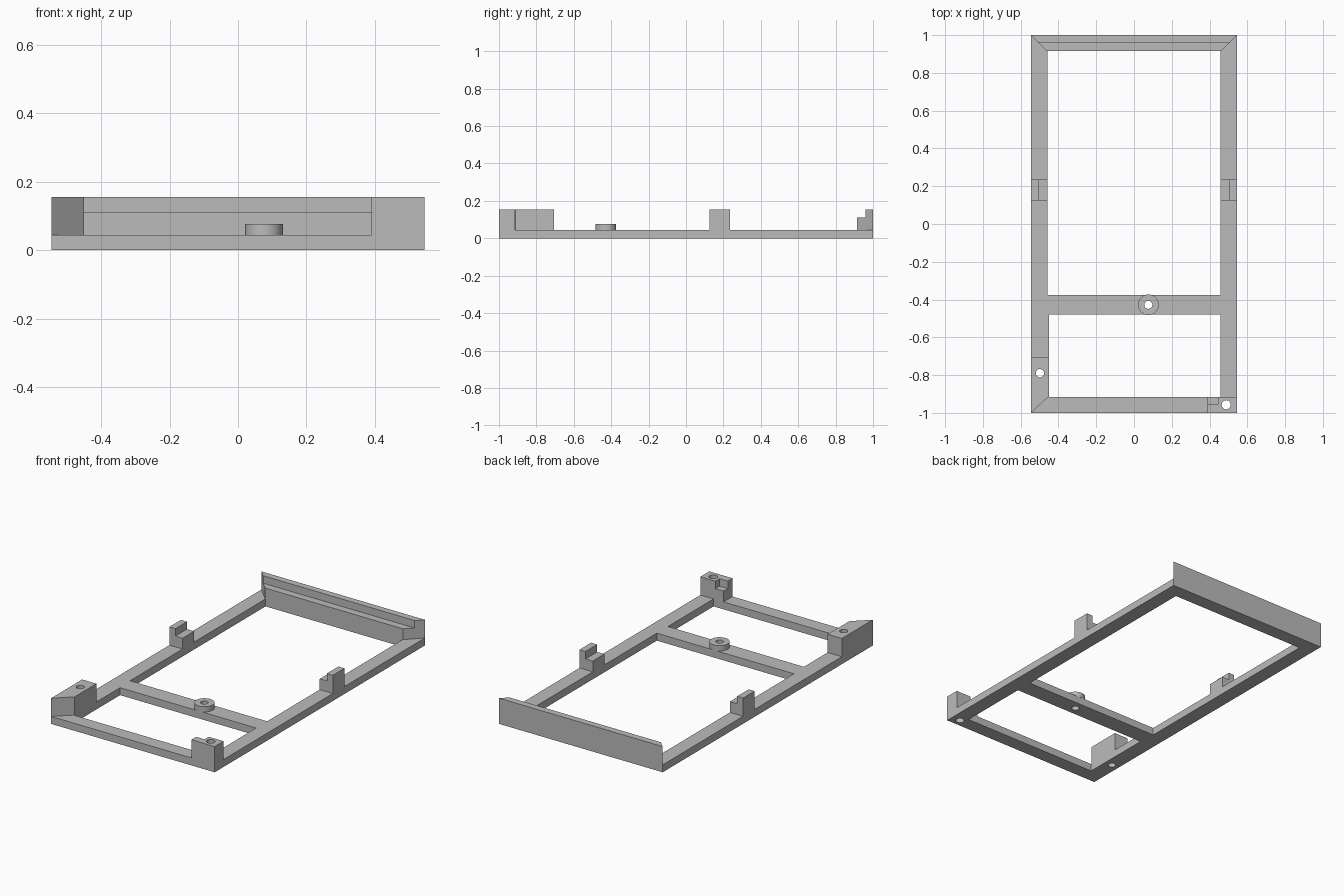
import bpy
import bmesh

if "Cube" in bpy.data.objects:
    bpy.data.objects.remove(bpy.data.objects["Cube"], do_unlink=True)

grey = bpy.data.materials.new("plain grey")
grey.use_nodes = True
colour = (0.5, 0.5, 0.5, 1)
grey.diffuse_color = colour
grey.node_tree.nodes["Principled BSDF"].inputs["Base Color"].default_value = colour

W, BASE, STEP, TOP = 0.545, 0.045, 0.11, 0.155
INNER = 0.457


def add_object(name, bm):
    bmesh.ops.recalc_face_normals(bm, faces=bm.faces)
    mesh = bpy.data.meshes.new(name)
    bm.to_mesh(mesh)
    bm.free()
    mesh.materials.append(grey)
    obj = bpy.data.objects.new(name, mesh)
    bpy.context.collection.objects.link(obj)
    return obj


def prism(name, outline, z0, z1):
    """Extrude an xy outline from z0 to z1."""
    bm = bmesh.new()
    face = bm.faces.new([bm.verts.new((x, y, z0)) for x, y in outline])
    new = bmesh.ops.extrude_face_region(bm, geom=[face])["geom"]
    for v in new:
        if isinstance(v, bmesh.types.BMVert):
            v.co.z = z1
    return add_object(name, bm)


def box(name, x0, x1, y0, y1, z0, z1):
    return prism(name, [(x0, y0), (x1, y0), (x1, y1), (x0, y1)], z0, z1)


def cylinder(name, x, y, r, z0, z1):
    bm = bmesh.new()
    bmesh.ops.create_cone(bm, cap_ends=True, segments=40, radius1=r, radius2=r, depth=z1 - z0)
    bmesh.ops.translate(bm, verts=bm.verts, vec=(x, y, (z0 + z1) / 2))
    return add_object(name, bm)


def cut(obj, *cutters):
    for c in cutters:
        c.hide_render = True
        c.hide_set(True)
        c.display_type = 'WIRE'
        mod = obj.modifiers.new("cut", 'BOOLEAN')
        mod.operation = 'DIFFERENCE'
        mod.solver = 'EXACT'
        mod.object = c


# Flat base frame with two window openings
frame = box("base_frame", -W, W, -1, 1, 0, BASE)
rear_opening = box("rear_opening_cutter", -INNER, INNER, -0.375, 0.915, -0.1, 0.3)
front_opening = box("front_opening_cutter", -0.45, INNER, -0.915, -0.48, -0.1, 0.3)

# Screw holes
post_hole = cylinder("post_hole_cutter", -0.498, -0.79, 0.022, -0.1, 0.3)
corner_hole = cylinder("corner_hole_cutter", 0.488, -0.957, 0.024, -0.1, 0.3)
boss_hole = cylinder("boss_hole_cutter", 0.076, -0.428, 0.021, -0.1, 0.3)
cut(frame, rear_opening, front_opening, post_hole, corner_hole, boss_hole)

# Stepped back wall with mitred ends
for name, y, z0, z1 in (("back_wall_step", 0.915, BASE, STEP), ("back_wall_lip", 0.96, STEP, TOP)):
    x = W - (1 - y)
    prism(name, [(-W, 1), (-x, y), (x, y), (W, 1)], z0, z1)

# Side clips, low inside and tall outside
for side, s in (("left", 1), ("right", -1)):
    bm = bmesh.new()
    profile = [(INNER, BASE), (W, BASE), (W, TOP), (0.505, TOP), (0.505, STEP), (INNER, STEP)]
    face = bm.faces.new([bm.verts.new((s * x, 0.125, z)) for x, z in profile])
    new = bmesh.ops.extrude_face_region(bm, geom=[face])["geom"]
    bmesh.ops.translate(bm, verts=[v for v in new if isinstance(v, bmesh.types.BMVert)],
                        vec=(0, 0.11, 0))
    add_object(side + "_clip", bm)

# Long mitred post on the right rail
post = prism("right_front_post",
             [(-W, -1), (-0.45, -0.912), (-0.45, -0.705), (-W, -0.705)], BASE, TOP)
cut(post, post_hole)

# Notched corner post on the left
corner = box("left_corner_post", 0.39, W, -1, -0.915, BASE, TOP)
notch = box("notch_cutter", 0.3, 0.445, -0.955, -0.8, STEP, 0.3)
cut(corner, corner_hole, notch)

# Round boss on the crossbar
boss = cylinder("crossbar_boss", 0.076, -0.428, 0.055, BASE, 0.077)
cut(boss, boss_hole)
bpy.ops.object.select_all(action='DESELECT')
boss.select_set(True)
bpy.context.view_layer.objects.active = boss
bpy.ops.object.shade_smooth_by_angle()
